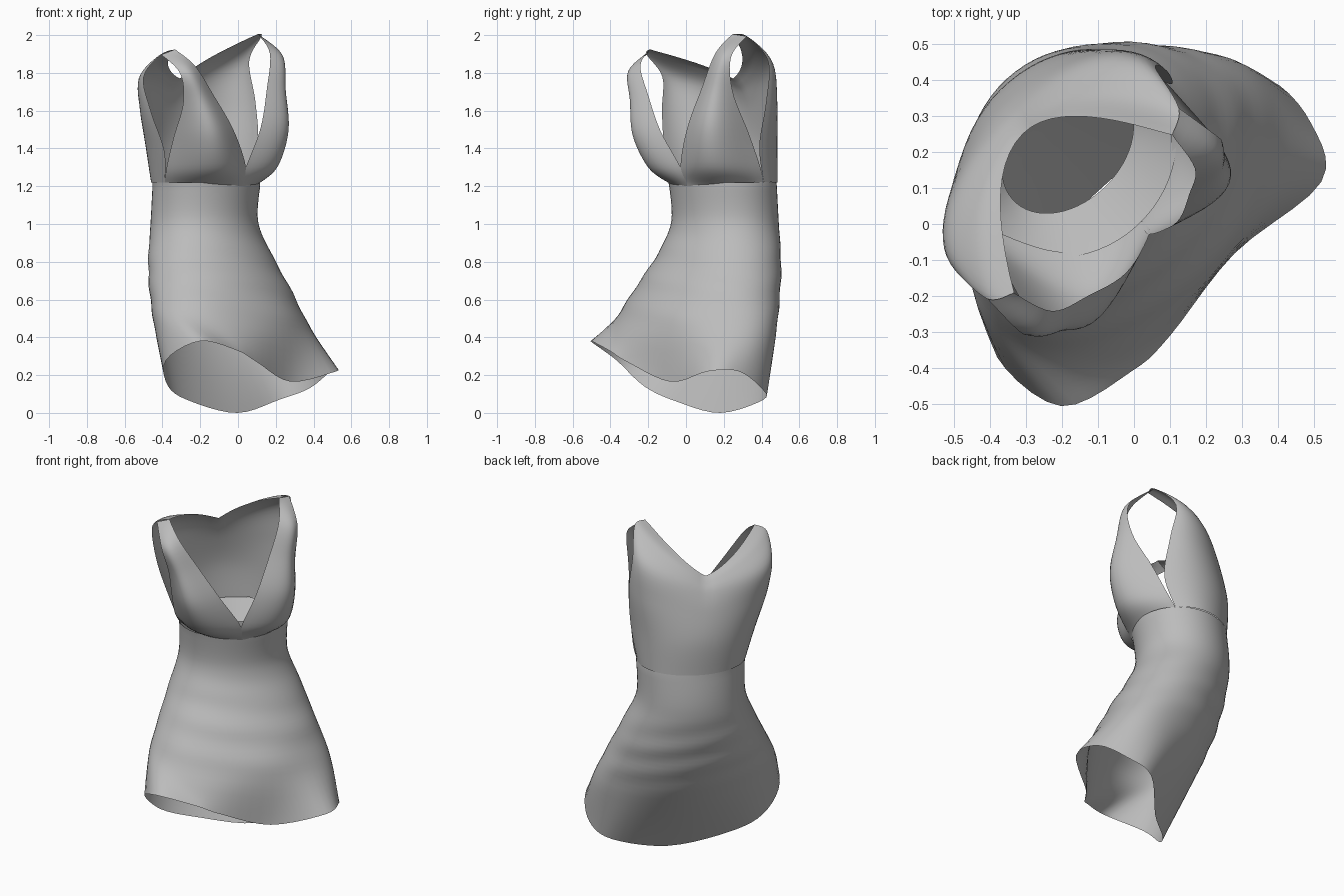
import bpy
from math import sin, cos, pi, radians, sqrt
from mathutils import Vector

cube = bpy.data.objects.get("Cube")
if cube:
    bpy.data.objects.remove(cube)

fabric = bpy.data.materials.new("grey fabric")
fabric.use_nodes = True
grey = (0.5, 0.5, 0.5, 1)
fabric.diffuse_color = grey
fabric.node_tree.nodes["Principled BSDF"].inputs["Base Color"].default_value = grey


def spline(points, steps, closed=False):
    """Catmull-Rom curve through the points."""
    pts = [Vector(p) for p in points]
    n = len(pts)

    def at(i):
        return pts[i % n] if closed else pts[max(0, min(n - 1, i))]
    out = []
    for i in range(n if closed else n - 1):
        a, b, c, d = (at(i + k) for k in (-1, 0, 1, 2))
        for s in range(steps):
            t = s / steps
            out.append(0.5 * (2 * b + (c - a) * t + (2 * a - 5 * b + 4 * c - d) * t * t
                              + (3 * b - a - 3 * c + d) * t ** 3))
    if not closed:
        out.append(pts[-1])
    return out


def place(p):
    """Dress axes (side, forward, up) to world, leaning the shoulders sideways."""
    u, w, z = p
    k = max(0, min(1, (z - 1.2) / 0.75))
    u, z = u + 0.02 - 0.08 * k, z + 0.13 * u * k
    return ((u + w) / sqrt(2), (u - w) / sqrt(2), z)


def loft(name, rows, steps, closed=False):
    """Smooth sheet through rows of points."""
    columns = [spline(col, steps) for col in zip(*rows)]
    m, n = len(columns), len(columns[0])
    verts = [place(p) for col in columns for p in col]
    faces = []
    for i in range(m if closed else m - 1):
        j = (i + 1) % m
        for k in range(n - 1):
            faces.append((i * n + k, j * n + k, j * n + k + 1, i * n + k + 1))
    mesh = bpy.data.meshes.new(name)
    mesh.from_pydata(verts, [], faces)
    mesh.materials.append(fabric)
    obj = bpy.data.objects.new(name, mesh)
    bpy.context.collection.objects.link(obj)
    bpy.ops.object.select_all(action='DESELECT')
    obj.select_set(True)
    bpy.context.view_layer.objects.active = obj
    bpy.ops.object.shade_smooth_by_angle(angle=radians(50))
    return obj


# Skirt: tilted oval rings (side radius, front w, front z, back w, back z)
rings = [
    (0.305, 0.01, 1.22, -0.52, 1.22),
    (0.305, -0.01, 1.02, -0.535, 1.0),
    (0.37, 0.04, 0.86, -0.505, 0.80),
    (0.435, 0.14, 0.68, -0.455, 0.62),
    (0.51, 0.24, 0.47, -0.36, 0.40),
]
# Wavy hem outline, starting at the front left corner, going round the back
hem = [
    (0.43, 0.285, 0.22), (0.525, 0.15, 0.22), (0.53, -0.015, 0.13), (0.425, -0.135, 0.07),
    (0.107, -0.13, 0.0), (-0.23, -0.14, 0.06), (-0.437, -0.106, 0.14), (-0.55, -0.007, 0.28),
    (-0.52, 0.215, 0.38), (-0.31, 0.285, 0.33), (-0.17, 0.29, 0.27), (0.12, 0.255, 0.165),
]
STEPS = 5
count = len(hem) * STEPS
angles = [radians(45) - 2 * pi * k / count for k in range(count)]
rows = []
for i, (a, fw, fz, bw, bz) in enumerate(rings):
    row = []
    low = max(0, i - 2) / 3
    for ang in angles:
        u = a * cos(ang)
        f = 0.5 + 0.5 * sin(ang)
        # the right side of the skirt is hitched up
        row.append((u, bw + (fw - bw) * f, bz + (fz - bz) * f - 0.13 * low * u
                    + 0.05 * low * cos(ang) ** 2))
    rows.append(row)
rows.append(spline(hem, STEPS, closed=True))
skirt = loft("skirt", rows, 7, closed=True)

# Soft cross folds in the skirt
for v in skirt.data.vertices:
    x, y, z = v.co
    fade = max(0, min(1, (1.0 - z) * 4, (z - 0.35) * 4))
    d = 0.004 * fade * sin(38 * z + 4 * (x + y))
    v.co.x += d * 0.7
    v.co.y -= d * 0.7

# Facing inside the waist, sloping down and inward
inner = [(0.21 * cos(a), -0.28 + 0.15 * sin(a), 1.11) for a in angles]
loft("waist_facing", [rows[0], inner], 3, closed=True)

# Back panel: arcs from armhole edge to armhole edge, leaning forward to a V neckline
back_edge = [(0.305, -0.26, 1.22), (0.35, -0.20, 1.40), (0.39, -0.235, 1.62),
             (0.395, -0.265, 1.82), (0.375, -0.14, 1.945), (0.31, -0.10, 1.965)]
# centre line (w, z) and how pointed the arc is
back_mid = [(-0.52, 1.22, 0.9), (-0.525, 1.42, 0.9), (-0.495, 1.59, 0.95),
            (-0.46, 1.69, 1.1), (-0.425, 1.74, 1.6), (-0.395, 1.77, 2.1)]
rows = []
for (eu, ew, ez), (mw, mz, point) in zip(back_edge, back_mid):
    row = []
    for k in range(33):
        phi = pi * (k / 32 - 0.5)
        s = abs(sin(phi))
        bend = max(0, cos(phi)) ** point
        row.append((eu * sin(phi), ew + (mw - ew) * bend, mz + (ez - mz) * s ** 1.1))
    rows.append(row)
loft("back_panel", rows, 6)

# Front cups rising into straps: neckline edge, armhole edge and bulge per row
neck = [(0, 0.01, 1.20), (0, 0.05, 1.30), (0.10, 0.08, 1.50),
        (0.20, 0.05, 1.70), (0.28, 0.01, 1.87), (0.31, -0.10, 1.965)]
arm = [(0.305, -0.26, 1.22), (0.33, -0.215, 1.30), (0.345, -0.13, 1.47),
       (0.36, -0.02, 1.67), (0.385, 0.0, 1.84), (0.375, -0.14, 1.945)]
bulge = [0.075, 0.15, 0.14, 0.065, 0.025, 0.0]
for side, name in ((1, "left_cup"), (-1, "right_cup")):
    rows = []
    for n, a, b in zip(neck, arm, bulge):
        row = []
        for k in range(17):
            t = k / 16
            p = Vector(n).lerp(Vector(a), t) + Vector((0.5, 0.87, 0)) * b * sin(pi * t)
            row.append((side * p.x, p.y, p.z))
        rows.append(row)
    loft(name, rows if side < 0 else [r[::-1] for r in rows], 6)
